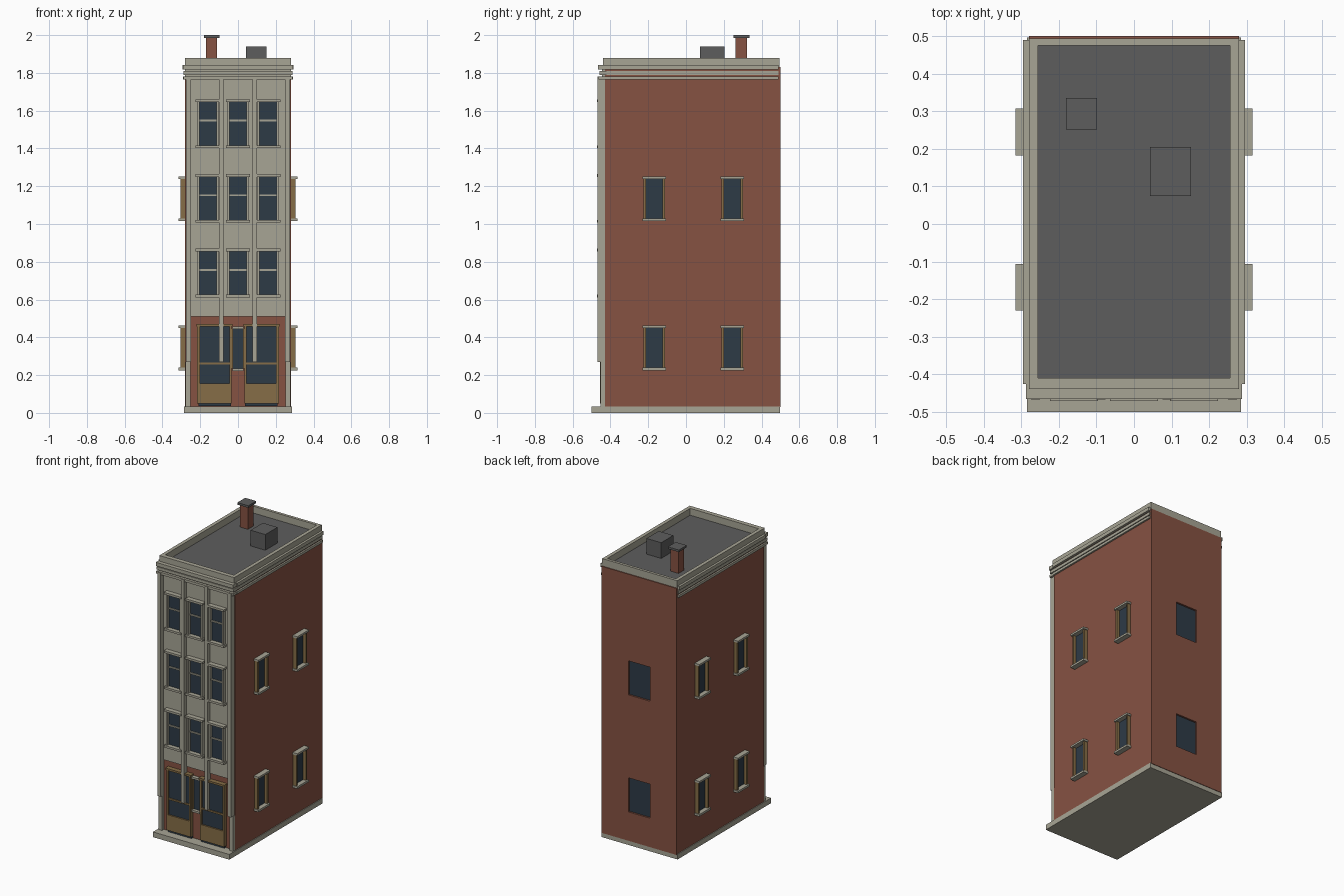
import bpy, bmesh
from mathutils import Matrix, Vector

cube = bpy.data.objects.get("Cube")
if cube:
    bpy.data.objects.remove(cube, do_unlink=True)


def material(name, rgb):
    m = bpy.data.materials.new(name)
    m.use_nodes = True
    m.diffuse_color = (*rgb, 1)
    m.node_tree.nodes["Principled BSDF"].inputs["Base Color"].default_value = (*rgb, 1)
    return m


BRICK = material("red_brick", (0.24, 0.085, 0.055))
STONE = material("pale_stone", (0.39, 0.375, 0.30))
TAN = material("tan_wood", (0.24, 0.155, 0.063))
GLASS = material("dark_glass", (0.027, 0.043, 0.062))
ROOF = material("roof_grey", (0.11, 0.11, 0.11))


def boxes(name, mat, spans, mirror=False):
    """One object from boxes given as (x0, x1, y0, y1, z0, z1)."""
    bm = bmesh.new()
    if mirror:
        spans = spans + [(-s[1], -s[0], *s[2:]) for s in spans]
    for x0, x1, y0, y1, z0, z1 in spans:
        mid = Vector((x0 + x1, y0 + y1, z0 + z1)) / 2
        size = Matrix.Diagonal((x1 - x0, y1 - y0, z1 - z0, 1))
        bmesh.ops.create_cube(bm, size=1, matrix=Matrix.Translation(mid) @ size)
    me = bpy.data.meshes.new(name)
    bm.to_mesh(me)
    bm.free()
    me.materials.append(mat)
    ob = bpy.data.objects.new(name, me)
    bpy.context.collection.objects.link(ob)
    return ob


# Main block and base
body = boxes("brick_body", BRICK, [(-.28, .28, -.43, .5, .03, 1.83)])
boxes("base_slab", STONE, [(-.285, .285, -.5, .497, 0, .035)])

# Recessed rear windows
STOREYS = (.225, 1.015)
cutter = boxes("rear_cutter", GLASS, [(-.08, .08, .485, .55, z, z + .23) for z in STOREYS])
cutter.hide_render = True
cut = body.modifiers.new("rear_openings", 'BOOLEAN')
cut.object = cutter
cut.solver = 'EXACT'
bpy.context.view_layer.objects.active = body
bpy.ops.object.modifier_apply(modifier=cut.name)
bpy.data.objects.remove(cutter, do_unlink=True)
boxes("rear_glass", GLASS, [(-.08, .08, .48, .488, z, z + .23) for z in STOREYS])

# Side windows
glass, jambs, caps = [], [], []
for y in (-.168, .245):
    for z in STOREYS:
        glass.append((.279, .284, y - .047, y + .047, z + .012, z + .225))
        for s in (-1, 1):
            c = y + s * .0505
            jambs.append((.279, .304, c - .0065, c + .0065, z + .012, z + .226))
        for low, high in ((0, .014), (.224, .237)):
            caps.append((.279, .315, y - .062, y + .062, z + low, z + high))
boxes("side_window_glass", GLASS, glass, True)
boxes("side_window_jambs", TAN, jambs, True)
boxes("side_window_sills_and_lintels", STONE, caps, True)

# Stone facade with vertical piers
boxes("facade_panel", STONE, [(-.272, .272, -.44, -.42, .51, 1.78)])
boxes("facade_piers", STONE, [(.25, .274, -.468, -.425, .27, 1.78),
                              (.076, .1, -.468, -.435, .27, 1.78)], True)
boxes("ground_piers", STONE, [(.252, .278, -.452, -.425, .035, .27)], True)

# Facade windows, three per storey
glass, frames, caps = [], [], []
for x in (-.16, 0, .16):
    for z in (.62, 1.015, 1.41):
        glass.append((x - .046, x + .046, -.443, -.435, z, z + .24))
        frames.append((x - .046, x + .046, -.45, -.435, z + .132, z + .142))
        for s in (-1, 1):
            c = x + s * .0505
            frames.append((c - .0055, c + .0055, -.462, -.435, z, z + .24))
        for low in (-.008, .235):
            caps.append((x - .064, x + .064, -.472, -.435, z + low, z + low + .014))
boxes("facade_window_glass", GLASS, glass)
boxes("facade_window_frames", STONE, frames)
boxes("facade_window_sills_and_lintels", STONE, caps)

# Shop bays either side of the narrow centre window
boxes("shop_glass", GLASS, [(.036, .21, -.446, -.425, .036, .46)], True)
boxes("shop_frames", TAN, [(.034, .046, -.456, -.425, .05, .46),
                           (.202, .216, -.456, -.425, .05, .46),
                           (.046, .202, -.456, -.425, .05, .155),
                           (.046, .202, -.453, -.425, .257, .268),
                           (.03, .22, -.462, -.425, .457, .47)], True)
boxes("centre_glass", GLASS, [(-.027, .027, -.434, -.425, .235, .447)])
boxes("centre_jambs", TAN, [(.026, .034, -.45, -.425, .235, .447)], True)
boxes("centre_sill_and_lintel", STONE, [(-.03, .03, -.455, -.425, .222, .235),
                                        (-.03, .03, -.455, -.425, .445, .458)])

# Stepped cornice on the front and sides
front, sides = [], []
for z0, z1, step in ((1.765, 1.782, .01), (1.79, 1.81, .006), (1.818, 1.842, .014)):
    front.append((-.288, .288, -.452 - step, -.42, z0, z1))
    sides.append((.27, .281 + step, -.426, .49, z0, z1))
boxes("cornice_front", STONE, front)
boxes("cornice_sides", STONE, sides, True)
boxes("cornice_backing", STONE, [(-.28, .28, -.445, -.42, 1.78, 1.842)])

# Parapet around the roof deck
boxes("parapet", STONE, [(-.28, .28, -.44, -.41, 1.83, 1.88), (-.28, .28, .475, .494, 1.83, 1.88),
                         (-.28, -.256, -.41, .475, 1.83, 1.88), (.256, .28, -.41, .475, 1.83, 1.88)])
boxes("roof_deck", ROOF, [(-.256, .256, -.41, .475, 1.825, 1.834)])

# Rooftop pieces
boxes("roof_hatch", ROOF, [(.042, .152, .075, .205, 1.83, 1.94)])
boxes("chimney", BRICK, [(-.17, -.11, .262, .322, 1.83, 1.987)])
boxes("chimney_cap", ROOF, [(-.181, -.099, .251, .335, 1.986, 2)])
